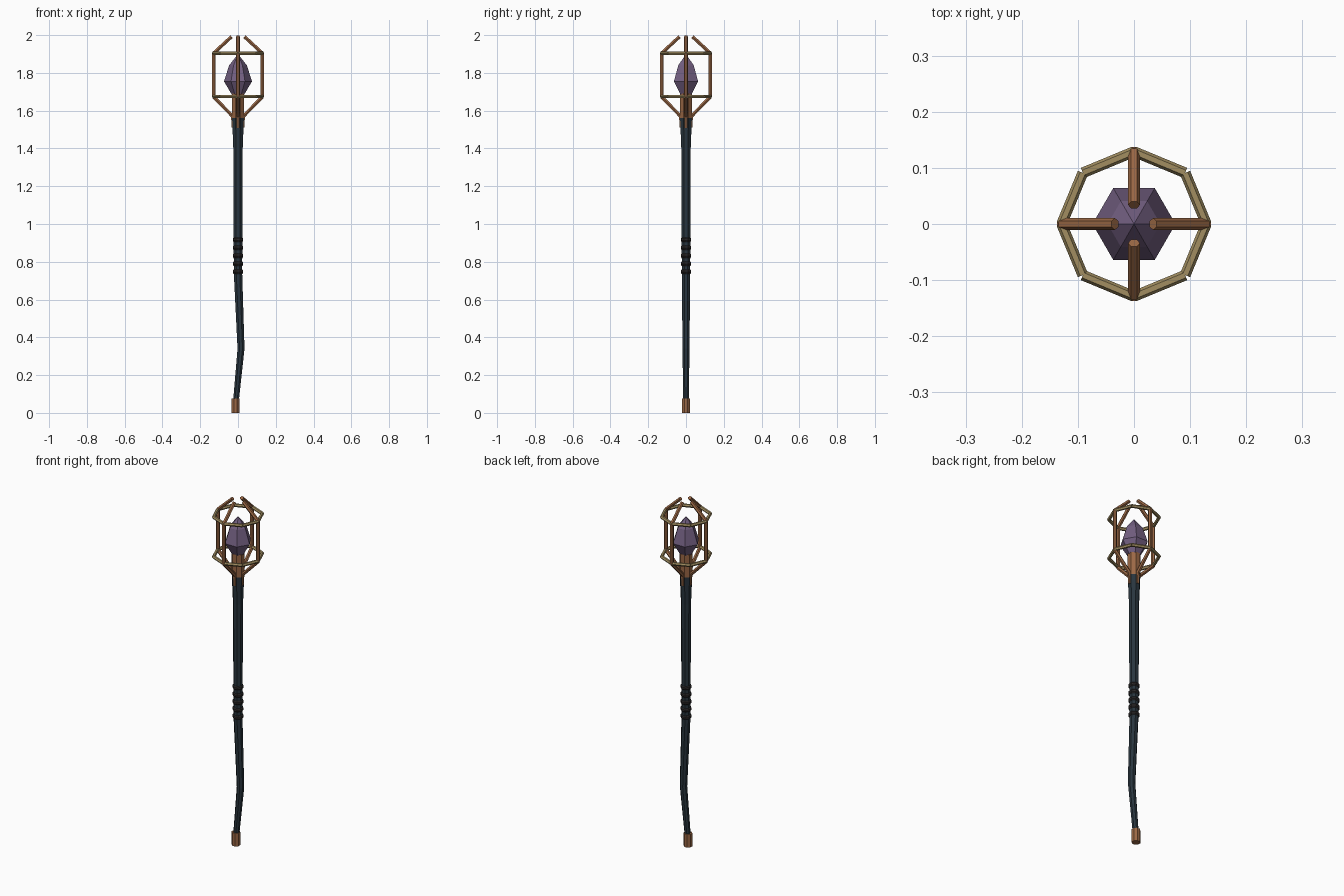
import bpy, bmesh, math
from mathutils import Vector, Matrix

if "Cube" in bpy.data.objects:
    bpy.data.objects.remove(bpy.data.objects["Cube"])


def material(name, rgb):
    m = bpy.data.materials.new(name)
    m.diffuse_color = (*rgb, 1)
    m.use_nodes = True
    m.node_tree.nodes["Principled BSDF"].inputs["Base Color"].default_value = m.diffuse_color
    return m


WOOD = material("dark_wood", (0.022, 0.036, 0.048))
WRAP = material("grip_wrap", (0.025, 0.022, 0.022))
COPPER = material("copper", (0.33, 0.14, 0.06))
BRASS = material("brass", (0.36, 0.27, 0.12))
GEM = material("gem", (0.17, 0.115, 0.22))


def finish(name, bm, mat):
    bmesh.ops.recalc_face_normals(bm, faces=bm.faces)
    me = bpy.data.meshes.new(name)
    bm.to_mesh(me)
    bm.free()
    me.materials.append(mat)
    ob = bpy.data.objects.new(name, me)
    bpy.context.collection.objects.link(ob)
    return ob


def stack(bm, rows, sides, phase=0.0):
    """Loft horizontal polygons; rows are (x centre, z, radius)."""
    rings = []
    for x, z, r in rows:
        if r == 0:
            rings.append([bm.verts.new((x, 0, z))])
            continue
        rings.append([bm.verts.new((x + r * math.cos(phase + math.tau * i / sides),
                                    r * math.sin(phase + math.tau * i / sides), z))
                      for i in range(sides)])
    for a, b in zip(rings, rings[1:]):
        for i in range(sides):
            j = (i + 1) % sides
            quad = [a[i % len(a)], a[j % len(a)], b[j % len(b)], b[i % len(b)]]
            bm.faces.new(list(dict.fromkeys(quad)))
    for ring in (rings[0], rings[-1]):
        if len(ring) > 1:
            bm.faces.new(ring)


def rod(bm, p, q, r, sides=6):
    """Straight bar between two points."""
    p, q = Vector(p), Vector(q)
    d = (q - p).normalized()
    up = Vector((0, 0, 1)) if abs(d.z) < 0.99 else Vector((1, 0, 0))
    s = d.cross(up).normalized()
    u = s.cross(d)
    ends = [[bm.verts.new(c + r * (s * math.cos(math.tau * i / sides) + u * math.sin(math.tau * i / sides)))
             for i in range(sides)] for c in (p, q)]
    for i in range(sides):
        j = (i + 1) % sides
        bm.faces.new((ends[0][i], ends[0][j], ends[1][j], ends[1][i]))
    bm.faces.new(ends[0])
    bm.faces.new(ends[1])


# Crooked shaft
bm = bmesh.new()
stack(bm, [(-0.013, 0.04, 0.016), (0.016, 0.34, 0.020), (0, 0.74, 0.024),
           (0, 1.40, 0.027), (0, 1.57, 0.034)], 8, math.pi / 8)
finish("shaft", bm, WOOD)

# Foot cap
bm = bmesh.new()
stack(bm, [(-0.013, 0, 0.023), (-0.013, 0.075, 0.023)], 8, math.pi / 8)
finish("foot_cap", bm, COPPER)

# Grip bands
for k in range(5):
    z = 0.747 + 0.0425 * k
    bm = bmesh.new()
    stack(bm, [(0, z - 0.011, 0.025), (0, z - 0.005, 0.030),
               (0, z + 0.005, 0.030), (0, z + 0.011, 0.025)], 8, math.pi / 8)
    finish(f"grip_band_{k + 1}", bm, WRAP)

# Socket under the crystal
bm = bmesh.new()
stack(bm, [(0, 1.56, 0.034), (0, 1.69, 0.034)], 8, math.pi / 8)
finish("socket", bm, COPPER)

# Crystal
bm = bmesh.new()
stack(bm, [(0, 1.66, 0.018), (0, 1.755, 0.074), (0, 1.84, 0.047), (0, 1.90, 0)], 6)
finish("crystal", bm, GEM)

# Four bent cage arms
path = [(0.024, 1.51), (0.028, 1.57), (0.128, 1.672), (0.128, 1.905), (0.034, 1.992)]
for k in range(4):
    bm = bmesh.new()
    for a, b in zip(path, path[1:]):
        rod(bm, (a[0], 0, a[1]), (b[0], 0, b[1]), 0.0105)
    bm.transform(Matrix.Rotation(k * math.pi / 2, 4, 'Z'))
    finish(f"cage_arm_{k + 1}", bm, COPPER)

# Two octagonal cage rings made of straight bars
for name, z in (("lower_ring", 1.675), ("upper_ring", 1.904)):
    bm = bmesh.new()
    pts = [(0.129 * math.cos(k * math.pi / 4), 0.129 * math.sin(k * math.pi / 4), z) for k in range(8)]
    for k in range(8):
        rod(bm, pts[k], pts[(k + 1) % 8], 0.0095)
    finish(name, bm, BRASS)
